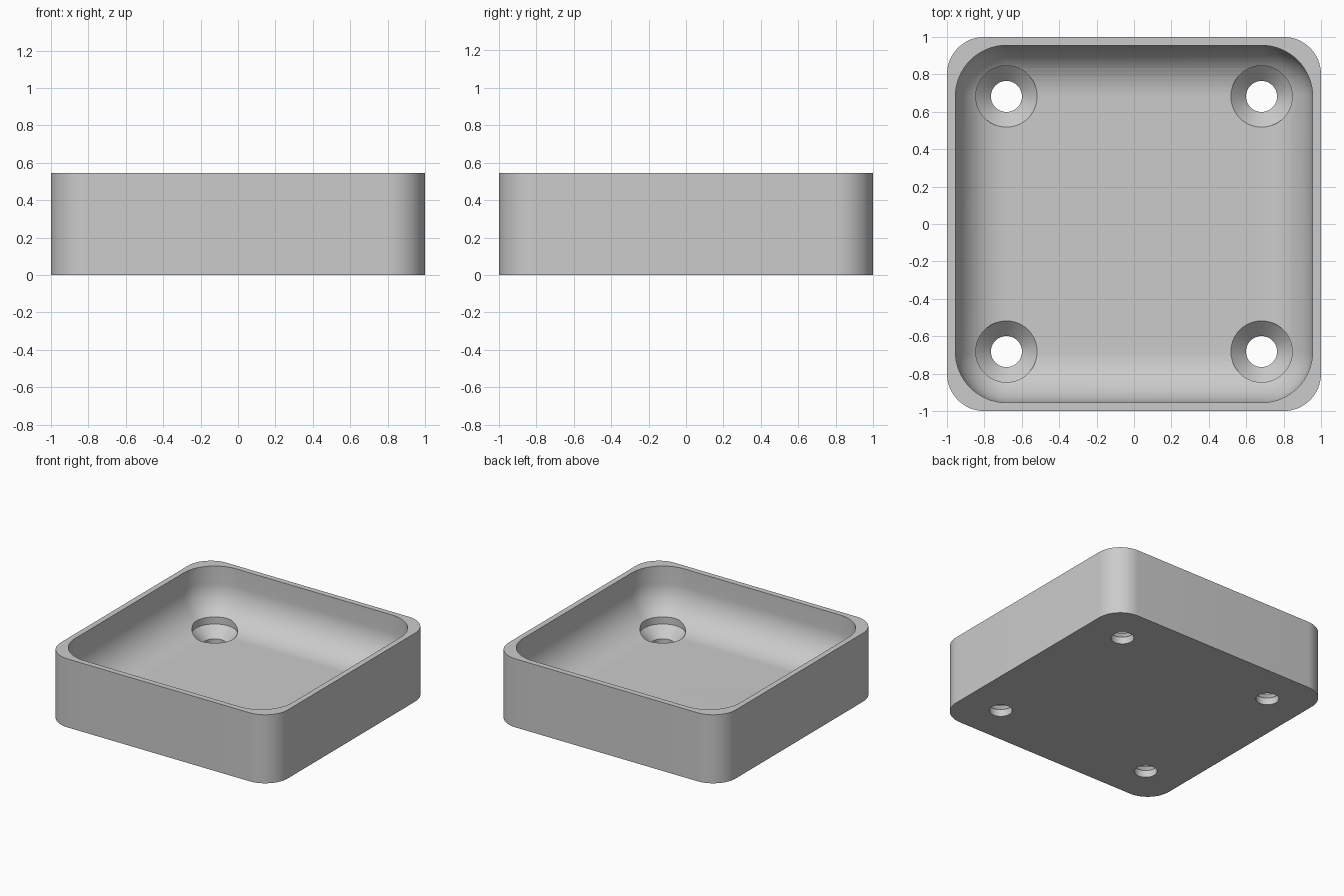
import bpy, bmesh
from math import sin, cos, pi, radians

if "Cube" in bpy.data.objects:
    bpy.data.objects.remove(bpy.data.objects["Cube"], do_unlink=True)

HEIGHT, FLOOR = 0.545, 0.136
CORE, FILLET = 0.682, 0.273      # hole spacing matches the fillet centres
BORE, HOLE = 0.164, 0.083


def rounded_solid(name, core, profile, steps=16, at=(0, 0)):
    """Sweep an (radius, z) profile around a square core; core 0 gives a lathe."""
    bm = bmesh.new()
    rings = []
    for r, z in profile:
        ring = []
        for q, (sx, sy) in enumerate([(1, 1), (-1, 1), (-1, -1), (1, -1)]):
            for i in range(steps + 1):
                a = (q + i / steps) * pi / 2
                ring.append(bm.verts.new((at[0] + sx * core + r * cos(a),
                                          at[1] + sy * core + r * sin(a), z)))
        rings.append(ring)
    n = len(rings[0])
    for low, high in zip(rings, rings[1:]):
        for i in range(n):
            j = (i + 1) % n
            bm.faces.new((low[i], low[j], high[j], high[i]))
    bm.faces.new(rings[0][::-1])
    bm.faces.new(rings[-1])
    bmesh.ops.remove_doubles(bm, verts=bm.verts, dist=1e-5)
    bmesh.ops.recalc_face_normals(bm, faces=bm.faces)
    mesh = bpy.data.meshes.new(name)
    bm.to_mesh(mesh)
    bm.free()
    obj = bpy.data.objects.new(name, mesh)
    bpy.context.collection.objects.link(obj)
    return obj


# Outer block with rounded vertical corners
tray = rounded_solid("tray", 0.8, [(0.2, 0), (0.2, HEIGHT)])

# Cavity with a round fillet between wall and floor
arc = [(FILLET * sin(t * pi / 32), FLOOR + FILLET * (1 - cos(t * pi / 32)))
       for t in range(17)]
cutters = [rounded_solid("cavity_cutter", CORE, arc + [(FILLET, HEIGHT + 0.1)])]

# Countersunk screw holes near the four corners
sink = [(HOLE, -0.1), (HOLE, FLOOR - BORE + HOLE), (BORE, FLOOR - 0.001), (BORE, 0.4)]
for x in (-CORE, CORE):
    for y in (-CORE, CORE):
        cutters.append(rounded_solid("screw_hole_cutter", 0, sink, at=(x, y)))

bpy.ops.object.select_all(action='DESELECT')
bpy.context.view_layer.objects.active = tray
tray.select_set(True)
for cutter in cutters:
    cutter.hide_render = True
    mod = tray.modifiers.new("cut", 'BOOLEAN')
    mod.operation, mod.solver, mod.object = 'DIFFERENCE', 'EXACT', cutter
    bpy.ops.object.modifier_apply(modifier=mod.name)
    bpy.data.objects.remove(cutter, do_unlink=True)
bpy.ops.object.shade_smooth_by_angle(angle=radians(20))

# Plain grey finish
grey = bpy.data.materials.new("plain_grey")
grey.use_nodes = True
grey.diffuse_color = (0.6, 0.6, 0.6, 1)
grey.node_tree.nodes["Principled BSDF"].inputs["Base Color"].default_value = (0.6, 0.6, 0.6, 1)
tray.data.materials.clear()
tray.data.materials.append(grey)
